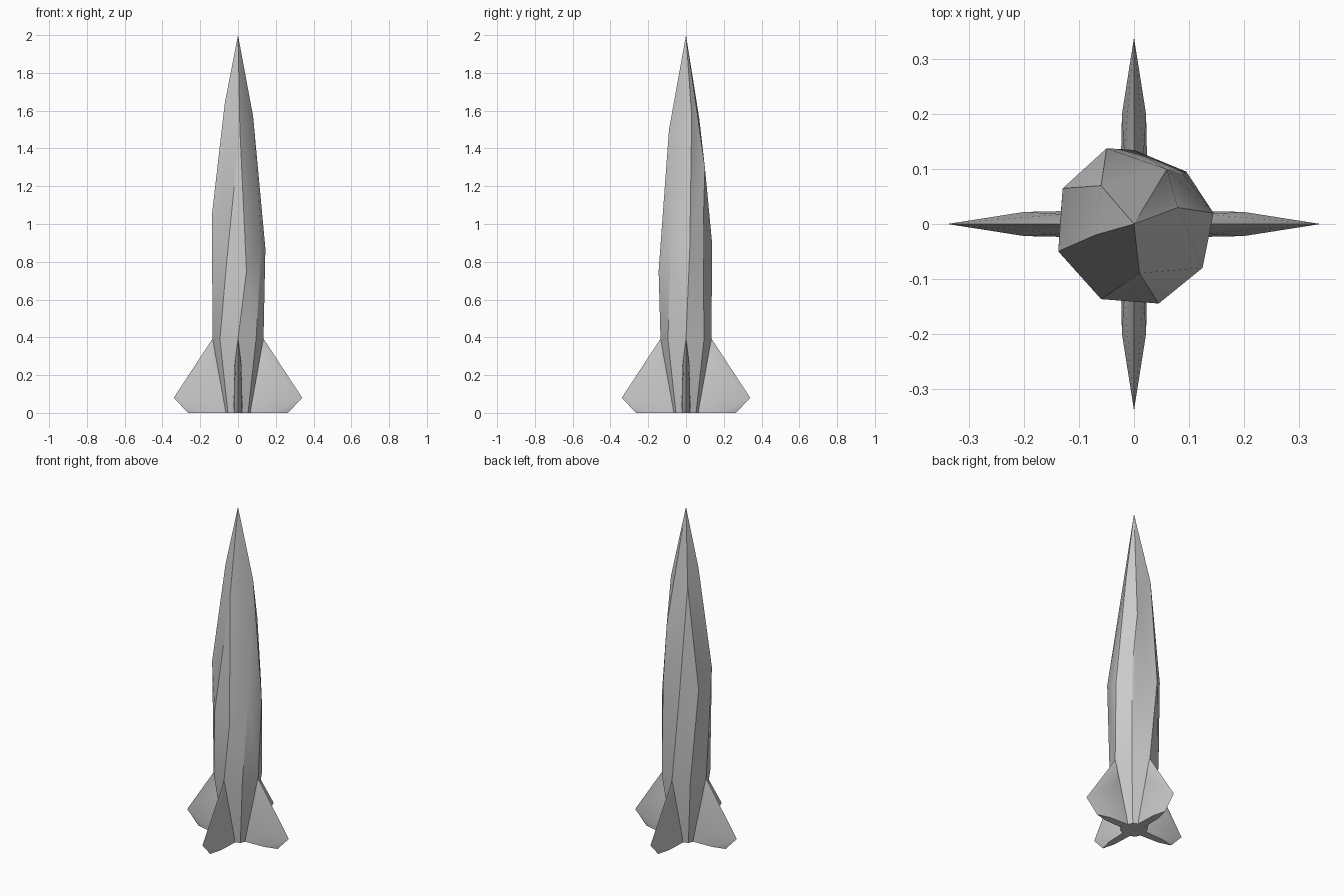
import bpy
import bmesh
from math import cos, sin, radians, pi
from mathutils import Matrix, Vector

default_cube = bpy.data.objects.get("Cube")
if default_cube:
    bpy.data.objects.remove(default_cube, do_unlink=True)


def make_material(name, colour):
    material = bpy.data.materials.new(name)
    material.use_nodes = True
    material.diffuse_color = colour
    material.node_tree.nodes["Principled BSDF"].inputs["Base Color"].default_value = colour
    return material


def ring(radius, height, sides, offset=0):
    """Points of a regular level ring."""
    angles = [offset + 2 * pi * i / sides for i in range(sides)]
    return [Vector((radius * cos(a), radius * sin(a), height)) for a in angles]


def faceted_solid(name, points, material, smooth_angle):
    """Closed faceted shell stretched over a handful of points."""
    bm = bmesh.new()
    for point in points:
        bm.verts.new(point)
    hull = bmesh.ops.convex_hull(bm, input=bm.verts[:])
    unused = [v for v in hull["geom_interior"] if isinstance(v, bmesh.types.BMVert)]
    bmesh.ops.delete(bm, geom=unused, context="VERTS")
    bmesh.ops.recalc_face_normals(bm, faces=bm.faces[:])
    mesh = bpy.data.meshes.new(name)
    bm.to_mesh(mesh)
    bm.free()
    mesh.materials.append(material)
    part = bpy.data.objects.new(name, mesh)
    bpy.context.collection.objects.link(part)
    bpy.ops.object.select_all(action="DESELECT")
    part.select_set(True)
    bpy.context.view_layer.objects.active = part
    bpy.ops.object.shade_smooth_by_angle(angle=radians(smooth_angle))
    return part


grey = make_material("light grey", (0.6, 0.6, 0.6, 1))

# Rocket body: pointed nose, five uneven shoulder corners, wide belt, tapered tail
tip = [Vector((0, 0, 2))]
shoulder = [
    (-0.06, 0.07, 1.56), (0.06, 0.1, 1.3), (0.08, 0.03, 1.57),
    (0.01, -0.09, 1.5), (-0.07, -0.02, 1.64),
]
belt = [
    (-0.05, 0.138, 0.9), (0.09, 0.09, 0.95), (0.145, 0.02, 0.87),
    (0.125, -0.08, 0.9), (0.045, -0.145, 0.75), (-0.06, -0.137, 0.8),
    (-0.138, -0.05, 1.05), (-0.13, 0.065, 0.95),
]
tail = ring(0.135, 0.39, 8) + ring(0.075, 0, 8)
faceted_solid("rocket_body", tip + shoulder + belt + tail, grey, 25)

# Four swept fins, thickest near the middle and sharp along the outer edge
fin_outline = [(0.13, 0, 0.4), (0.34, 0, 0.08), (0.265, 0, 0), (0.05, 0, 0)]
fin_half_sides = [(0.13, 0.018, 0.25), (0.2, 0.022, 0.07), (0.19, 0.02, 0), (0.06, 0.025, 0)]
fin_points = list(fin_outline)
for side in (-1, 1):
    fin_points += [(x, side * y, z) for x, y, z in fin_half_sides]

for index, name in enumerate(("left_fin", "back_fin", "right_fin", "front_fin")):
    turn = Matrix.Rotation(index * pi / 2, 4, "Z")
    faceted_solid(name, [turn @ Vector(p) for p in fin_points], grey, 25)
